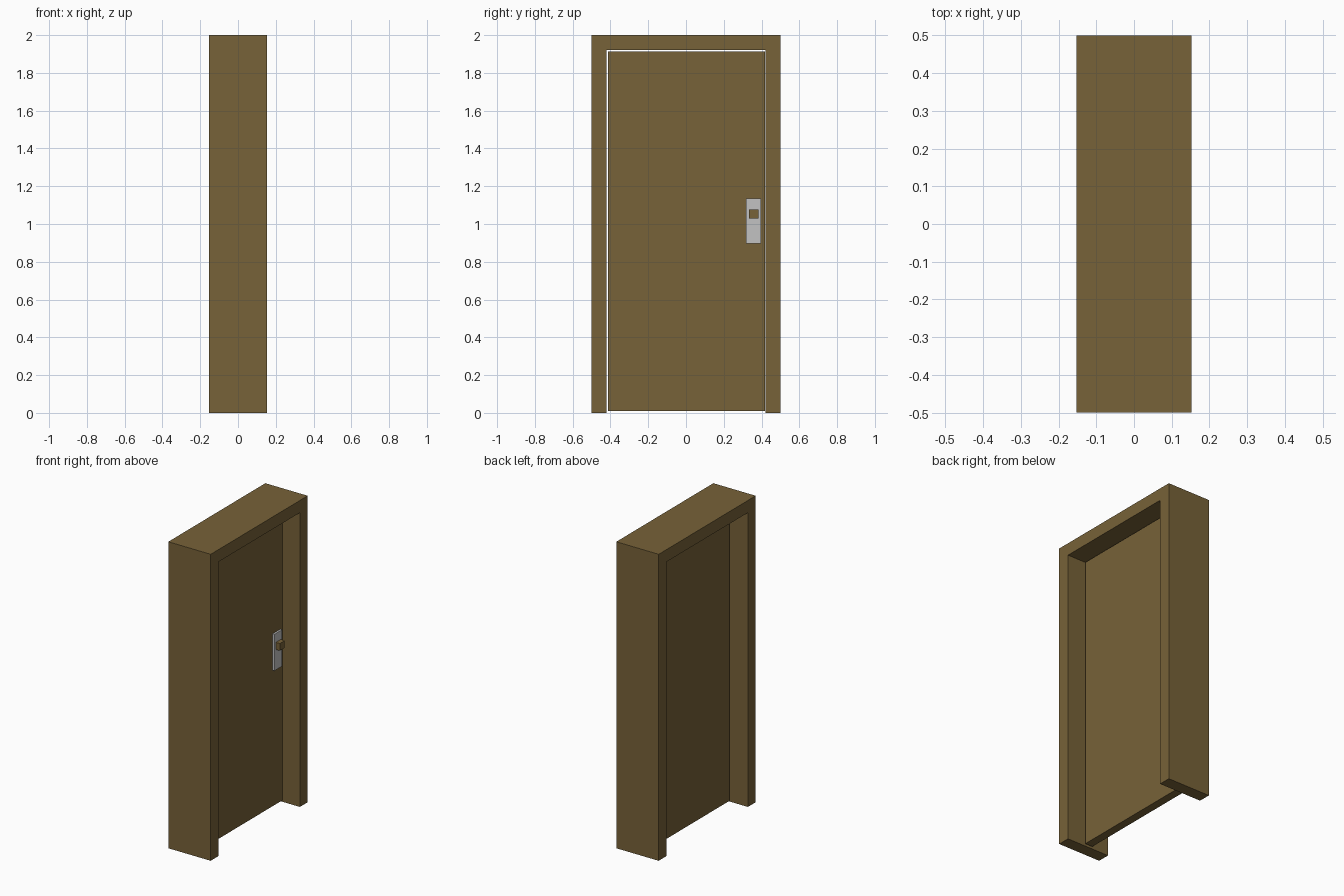
import bpy
import bmesh

cube = bpy.data.objects.get("Cube")
if cube:
    bpy.data.objects.remove(cube, do_unlink=True)


def make_material(name, rgb):
    mat = bpy.data.materials.new(name)
    mat.use_nodes = True
    colour = (*rgb, 1.0)
    mat.diffuse_color = colour
    mat.node_tree.nodes["Principled BSDF"].inputs["Base Color"].default_value = colour
    return mat


brown = make_material("brown wood", (0.185, 0.122, 0.040))
grey = make_material("light grey metal", (0.54, 0.54, 0.54))


def prism(name, outline, x0, x1, mat):
    """Extrude a (y, z) outline along x from x0 to x1."""
    bm = bmesh.new()
    face = bm.faces.new([bm.verts.new((x0, y, z)) for y, z in outline])
    moved = bmesh.ops.extrude_face_region(bm, geom=[face])["geom"]
    verts = [g for g in moved if isinstance(g, bmesh.types.BMVert)]
    bmesh.ops.translate(bm, verts=verts, vec=(x1 - x0, 0, 0))
    bmesh.ops.recalc_face_normals(bm, faces=bm.faces)
    mesh = bpy.data.meshes.new(name)
    bm.to_mesh(mesh)
    bm.free()
    mesh.materials.append(mat)
    obj = bpy.data.objects.new(name, mesh)
    bpy.context.collection.objects.link(obj)
    return obj


def box(name, x, y, z, mat):
    outline = [(y[0], z[0]), (y[1], z[0]), (y[1], z[1]), (y[0], z[1])]
    return prism(name, outline, x[0], x[1], mat)


# Frame: two jambs and a lintel in one piece, open at the floor
depth, half, inner, height, opening = 0.153, 0.5, 0.42, 2.0, 1.92
frame_outline = [(-half, 0), (-inner, 0), (-inner, opening), (inner, opening),
                 (inner, 0), (half, 0), (half, height), (-half, height)]
prism("door_frame", frame_outline, -depth, depth, brown)

# Door leaf, with narrow gaps to the frame and floor
face_x = 0.027
box("door_leaf", (-face_x, face_x), (-0.412, 0.419), (0.01, 1.914), brown)

# Lock plate and square knob on one side
plate_x = 0.04
box("lock_plate", (face_x, plate_x), (0.317, 0.397), (0.897, 1.135), grey)
box("door_knob", (plate_x, 0.069), (0.333, 0.383), (1.03, 1.077), brown)
